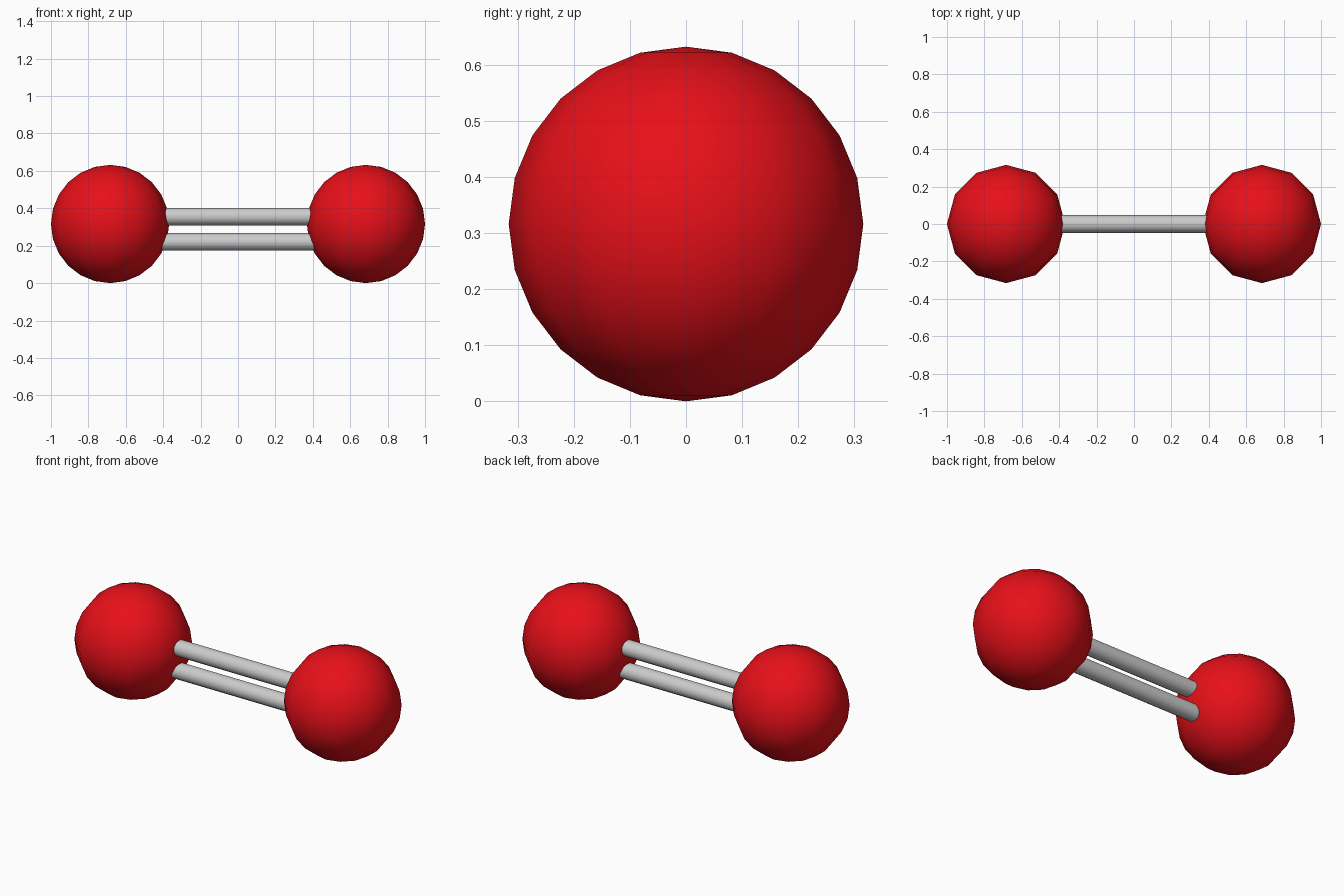
import bpy
from math import pi

if "Cube" in bpy.data.objects:
    bpy.data.objects.remove(bpy.data.objects["Cube"])

R = 0.316          # atom radius
MID_Z = 0.316      # atom centre height
ATOM_X = 1 - R

red = bpy.data.materials.new("red")
red.diffuse_color = (0.8, 0.005, 0.01, 1)
red.use_nodes = True
red.node_tree.nodes["Principled BSDF"].inputs["Base Color"].default_value = red.diffuse_color


def smooth(obj):
    for p in obj.data.polygons:
        p.use_smooth = len(p.vertices) <= 4


# Two low-poly ball atoms
def atom(name, x):
    bpy.ops.mesh.primitive_uv_sphere_add(segments=12, ring_count=12, radius=R,
                                         location=(x, 0, MID_Z))
    obj = bpy.context.object
    obj.name = name
    obj.data.materials.append(red)
    smooth(obj)


# Straight grey rods with their ends buried in the atoms
def bond(name, z):
    bpy.ops.mesh.primitive_cylinder_add(vertices=16, radius=0.047,
                                        depth=2 * ATOM_X - 0.2,
                                        location=(0, 0, z), rotation=(0, pi / 2, 0))
    obj = bpy.context.object
    obj.name = name
    smooth(obj)


atom("left_atom", -ATOM_X)
atom("right_atom", ATOM_X)
bond("upper_bond", 0.355)
bond("lower_bond", 0.220)
